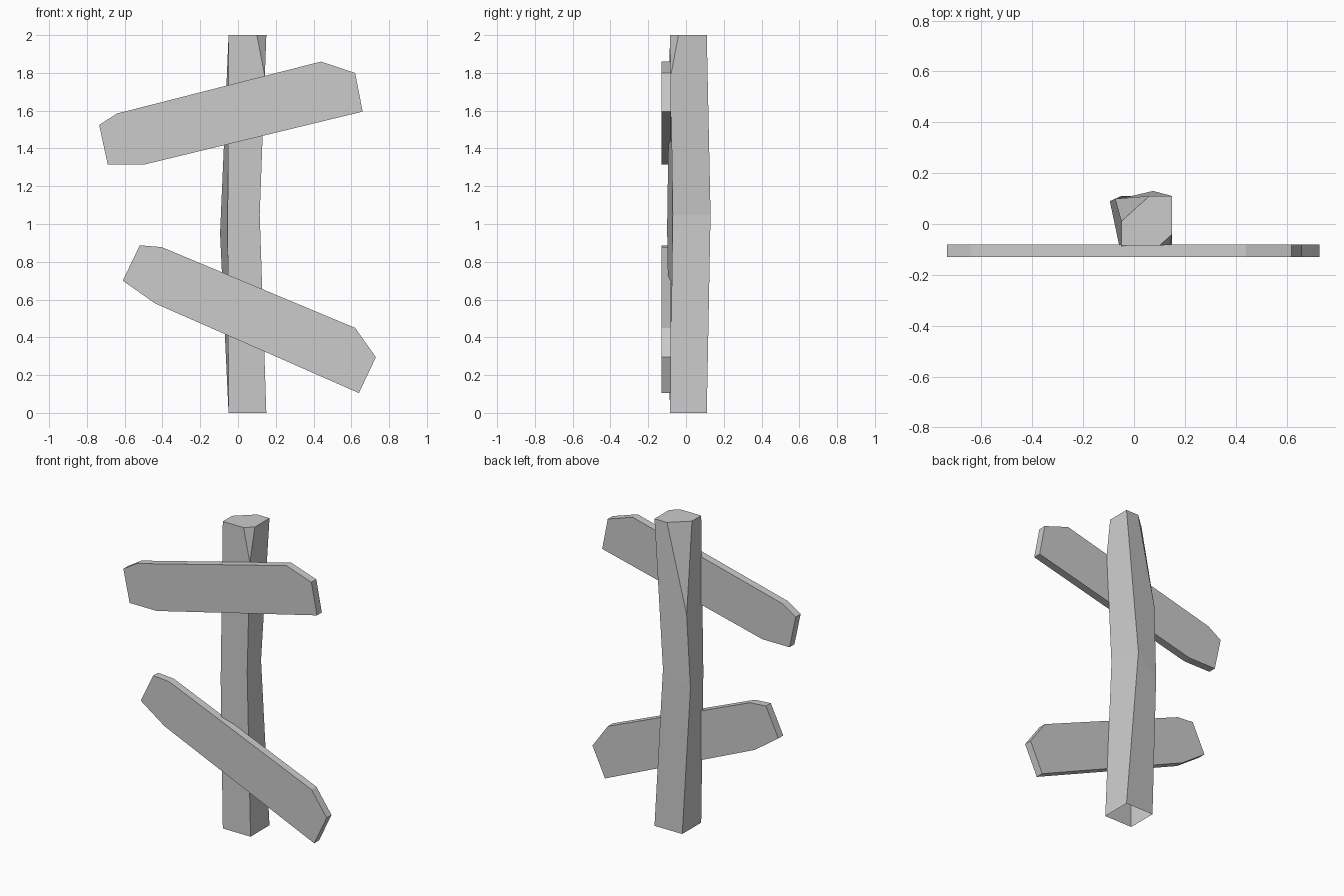
import bpy, bmesh

if "Cube" in bpy.data.objects:
    bpy.data.objects.remove(bpy.data.objects["Cube"])


def build(name, verts, faces):
    bm = bmesh.new()
    vs = [bm.verts.new(v) for v in verts]
    for f in faces:
        bm.faces.new([vs[i] for i in f])
    bmesh.ops.recalc_face_normals(bm, faces=bm.faces)
    mesh = bpy.data.meshes.new(name)
    bm.to_mesh(mesh)
    bm.free()
    obj = bpy.data.objects.new(name, mesh)
    bpy.context.collection.objects.link(obj)
    return obj


def plank(name, outline, front=-0.13, back=-0.08):
    n = len(outline)
    verts = [(x, y, z) for y in (front, back) for x, z in outline]
    faces = [range(n), range(2 * n - 1, n - 1, -1)]
    faces += [(i, (i + 1) % n, (i + 1) % n + n, i + n) for i in range(n)]
    return build(name, verts, faces)


# Crooked post: square foot (open underneath), shifted middle, chipped top corners
foot = [(-0.05, -0.085, 0), (0.15, -0.085, 0), (0.15, 0.11, 0), (-0.05, 0.11, 0)]
middle = [(-0.055, -0.10, 0.98), (0.115, -0.07, 1.05),
          (0.075, 0.13, 1.05), (-0.095, 0.09, 0.95)]
chips = [(0.142, -0.0815, 1.78), (-0.074, 0.099, 1.43)]
top = [(-0.05, -0.085, 2), (0.10, -0.085, 2), (0.15, -0.04, 2),
       (0.15, 0.11, 2), (0.06, 0.11, 2), (-0.05, 0.01, 2)]
lower_faces = [(i, (i + 1) % 4, (i + 1) % 4 + 4, i + 4) for i in range(4)]
upper_faces = [
    (4, 5, 8, 11, 10),      # front
    (5, 6, 13, 12, 8),      # right
    (6, 7, 9, 14, 13),      # back
    (7, 4, 10, 15, 9),      # left
    (8, 12, 11),            # front right chip
    (9, 14, 15),            # back left chip
    (10, 11, 12, 13, 14, 15),
]
build("post", foot + middle + chips + top, lower_faces + upper_faces)

# Sign boards with cut corners
plank("upper_board", [(-0.735, 1.525), (-0.64, 1.585), (0.44, 1.86), (0.62, 1.80),
                      (0.66, 1.595), (-0.495, 1.315), (-0.69, 1.315)])
plank("lower_board", [(-0.61, 0.70), (-0.52, 0.887), (-0.405, 0.878), (0.62, 0.45),
                      (0.73, 0.295), (0.64, 0.105), (-0.44, 0.58)])
